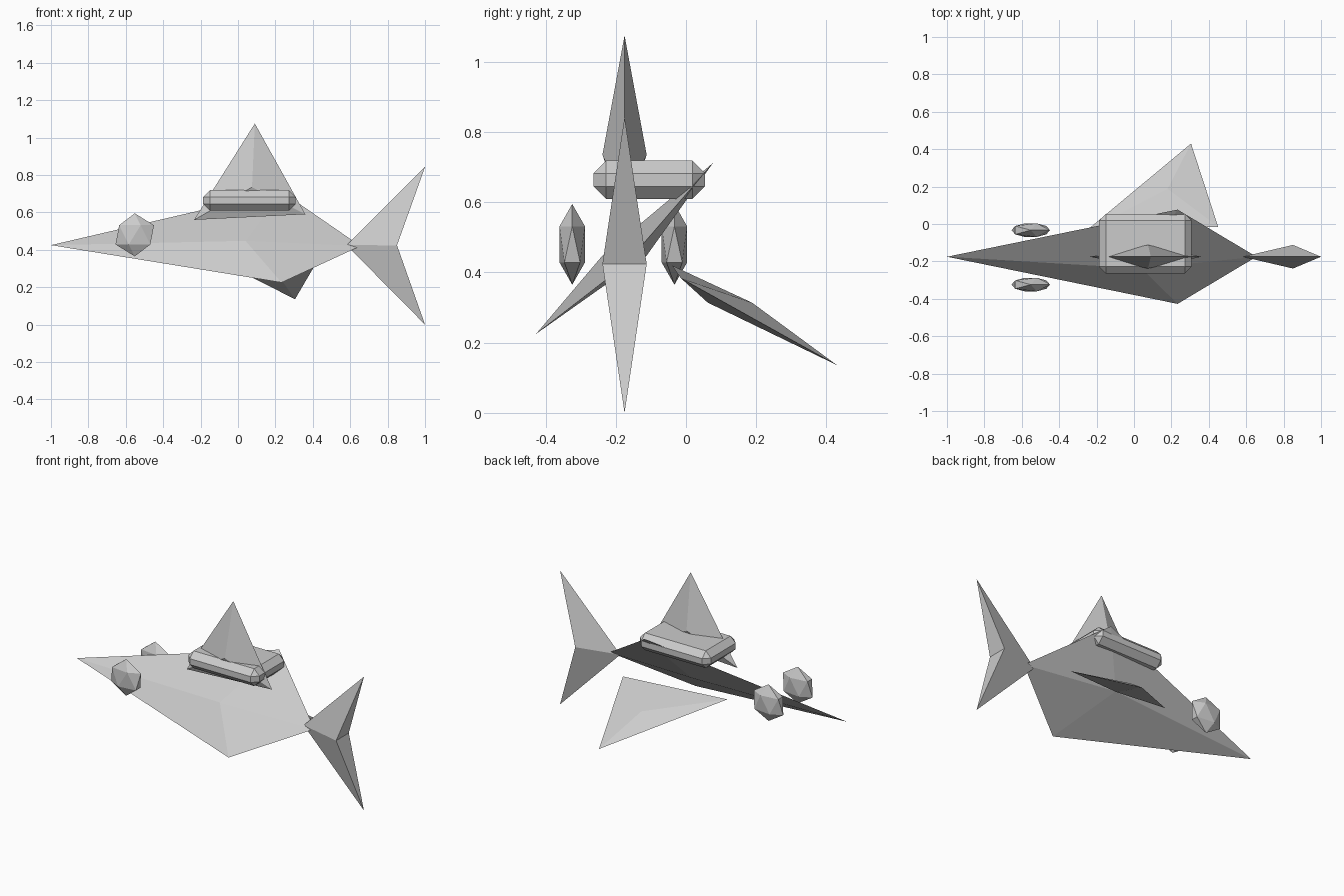
import bpy
import bmesh
from mathutils import Vector

if "Cube" in bpy.data.objects:
    bpy.data.objects.remove(bpy.data.objects["Cube"], do_unlink=True)

GREY = (0.6, 0.6, 0.6, 1.0)
MID_Y = -0.175        # centre line of the fish
HALF_THICK = 0.063    # blade thickness to each side of its rim

grey = bpy.data.materials.new("plain grey")
grey.use_nodes = True
grey.diffuse_color = GREY
grey.node_tree.nodes["Principled BSDF"].inputs["Base Color"].default_value = GREY


def finish(name, bm):
    bmesh.ops.recalc_face_normals(bm, faces=bm.faces[:])
    mesh = bpy.data.meshes.new(name)
    bm.to_mesh(mesh)
    bm.free()
    mesh.materials.append(grey)
    obj = bpy.data.objects.new(name, mesh)
    bpy.context.collection.objects.link(obj)
    return obj


def blade(name, rim, centre):
    """Faceted blade: a rim outline joined to a peak on each side."""
    bm = bmesh.new()
    ring = [bm.verts.new(p) for p in rim]
    for side in (-1, 1):
        peak = bm.verts.new(Vector(centre) + Vector((0, side * HALF_THICK, 0)))
        for a, b in zip(ring, ring[1:] + ring[:1]):
            bm.faces.new((a, b, peak))
    return finish(name, bm)


# Tilted body: nose, upper flank, tail root, lower flank
blade("body",
      [(-1, MID_Y, 0.425), (0.233, 0.077, 0.712),
       (0.655, MID_Y, 0.42), (0.233, -0.427, 0.225)],
      (0.04, MID_Y, 0.448))

# Forked tail: root, upper tip, notch, lower tip
blade("tail_fin",
      [(0.58, MID_Y, 0.425), (1, MID_Y, 0.843),
       (0.85, MID_Y, 0.424), (1, MID_Y, 0)],
      (0.85, MID_Y, 0.424))

blade("dorsal_fin",
      [(-0.235, MID_Y, 0.56), (0.09, MID_Y, 1.075), (0.36, MID_Y, 0.59)],
      (0.075, MID_Y, 0.735))

blade("pectoral_fin",
      [(-0.26, -0.04, 0.42), (0.305, 0.43, 0.136), (0.45, -0.015, 0.384)],
      (0.18, 0.125, 0.314))

# Chamfered slab around the dorsal fin
bm = bmesh.new()
bmesh.ops.create_cube(bm, size=1)
bmesh.ops.scale(bm, vec=(0.495, 0.318, 0.109), verts=bm.verts)
bmesh.ops.bevel(bm, geom=bm.edges[:], offset=0.036, segments=1,
                affect='EDGES', profile=0.5)
slab = finish("back_slab", bm)
slab.location = (0.061, -0.105, 0.664)

# Flattened faceted eyes
for name, y in (("near_eye", -0.324), ("far_eye", -0.033)):
    bm = bmesh.new()
    bmesh.ops.create_icosphere(bm, subdivisions=1, radius=0.115)
    bmesh.ops.scale(bm, vec=(1, 0.37, 1), verts=bm.verts)
    eye = finish(name, bm)
    eye.location = (-0.552, y, 0.48)
